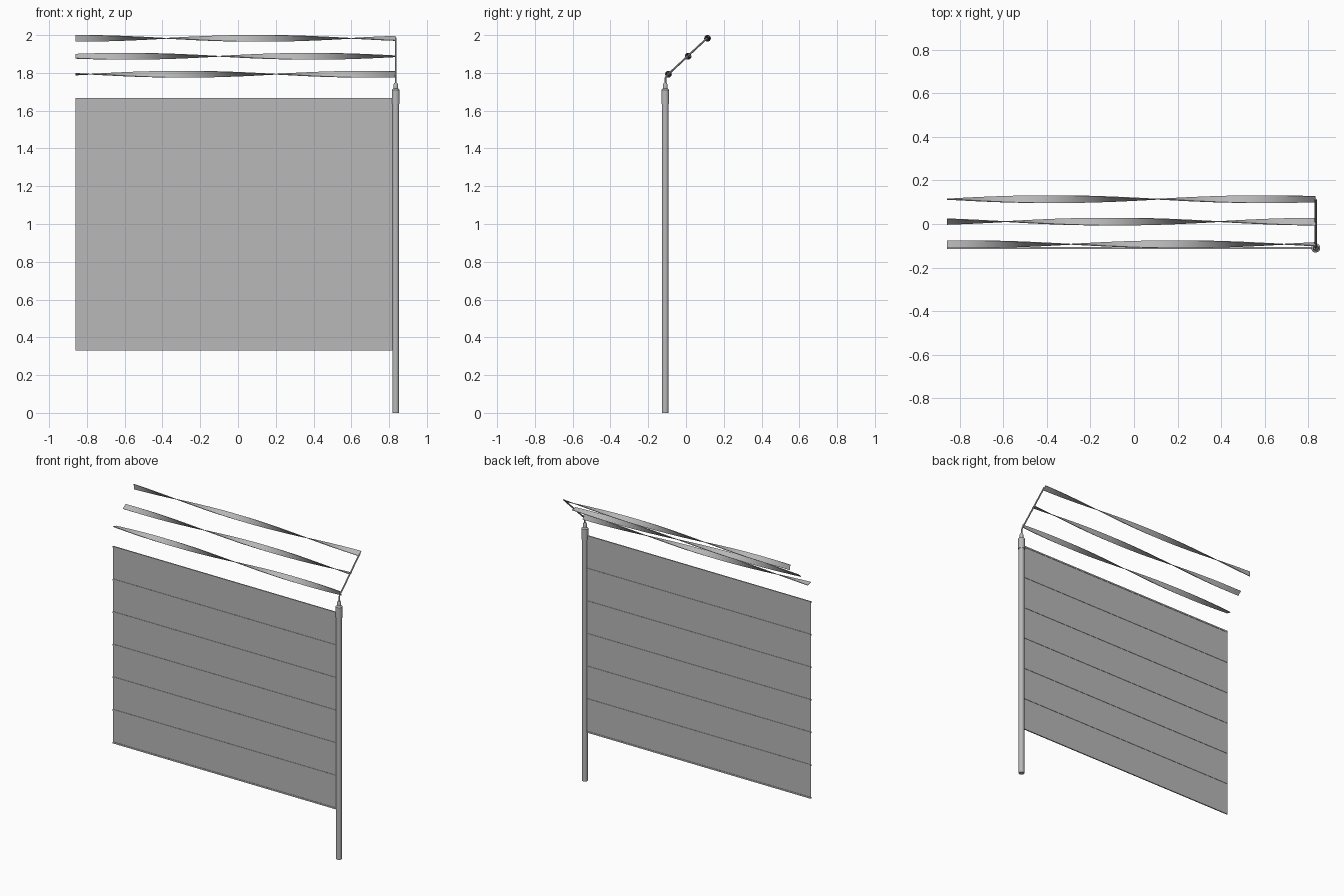
import bpy, bmesh, math
from mathutils import Vector

cube = bpy.data.objects.get("Cube")
if cube:
    bpy.data.objects.remove(cube, do_unlink=True)

# Galvanised steel, shared by every part
steel = bpy.data.materials.new("galvanised_grey")
steel.use_nodes = True
GREY = (0.48, 0.48, 0.48, 1)
steel.diffuse_color = GREY
steel.node_tree.nodes["Principled BSDF"].inputs["Base Color"].default_value = GREY

POST_X, POST_Y, LEFT_X = 0.835, -0.11, -0.86


def finish(name, bm, smooth=False):
    bmesh.ops.recalc_face_normals(bm, faces=bm.faces[:])
    mesh = bpy.data.meshes.new(name)
    bm.to_mesh(mesh)
    bm.free()
    mesh.materials.append(steel)
    obj = bpy.data.objects.new(name, mesh)
    bpy.context.collection.objects.link(obj)
    if smooth:
        bpy.ops.object.select_all(action='DESELECT')
        obj.select_set(True)
        bpy.context.view_layer.objects.active = obj
        bpy.ops.object.shade_smooth_by_angle(angle=math.radians(35))
    return obj


def loft(name, rings, smooth=False):
    """Skin a list of matching closed rings and cap both ends."""
    bm = bmesh.new()
    loops = [[bm.verts.new(p) for p in ring] for ring in rings]
    for a, b in zip(loops, loops[1:]):
        for i in range(len(a)):
            j = (i + 1) % len(a)
            bm.faces.new((a[i], a[j], b[j], b[i]))
    bm.faces.new(loops[0])
    bm.faces.new(loops[-1])
    return finish(name, bm, smooth)


def box(name, centre, size):
    bm = bmesh.new()
    bmesh.ops.create_cube(bm, size=1)
    bmesh.ops.scale(bm, vec=size, verts=bm.verts[:])
    bmesh.ops.translate(bm, vec=centre, verts=bm.verts[:])
    return finish(name, bm)


def turned(name, profile, sides=20):
    """Round part on the post axis from (radius, height) pairs."""
    rings = []
    for r, z in profile:
        rings.append([(POST_X + r * math.cos(math.tau * i / sides),
                       POST_Y + r * math.sin(math.tau * i / sides), z)
                      for i in range(sides)])
    return loft(name, rings, True)


# Post, collar and stepped cap
turned("post", [(0.018, 0), (0.018, 1.65)])
turned("post_collar", [(0.021, 1.635), (0.021, 1.71), (0.0125, 1.717),
                       (0.0125, 1.738), (0.008, 1.747)])

# Cranked arm that carries the ribbons
path = [Vector((POST_X, y, z)) for y, z in
        [(POST_Y, 1.735), (-0.108, 1.775), (-0.097, 1.79), (0.113, 1.985)]]
rings = []
for k, p in enumerate(path):
    along = (path[min(k + 1, 3)] - path[max(k - 1, 0)]).normalized()
    side = along.cross(Vector((1, 0, 0)))
    rings.append([p + 0.005 * (math.cos(math.tau * i / 8) * Vector((1, 0, 0))
                               + math.sin(math.tau * i / 8) * side)
                  for i in range(8)])
loft("top_arm", rings, True)

# Infill sheet and its horizontal rails
right_x = POST_X - 0.015
mid_x, width = (LEFT_X + right_x) / 2, right_x - LEFT_X
box("panel_sheet", (mid_x, POST_Y, 0.998), (width, 0.003, 1.326))
for i in range(7):
    box(f"panel_rail_{i + 1}", (mid_x, POST_Y, 0.335 + i * 0.221),
        (width, 0.008, 0.01))


# Twisted flat ribbons along the top
def ribbon(name, y, z, flat_x, half_turn=0.98, steps=32):
    rings = []
    for k in range(steps + 1):
        x = LEFT_X + (POST_X - LEFT_X) * k / steps
        t = math.pi * (x - flat_x) / half_turn
        c, s = math.cos(t), math.sin(t)
        rings.append([(x, y + u * c - v * s, z + u * s + v * c)
                      for u, v in [(-0.0175, -0.002), (0.0175, -0.002),
                                   (0.0175, 0.002), (-0.0175, 0.002)]])
    loft(name, rings, True)


ribbon("lower_ribbon", -0.093, 1.793, 0.2)
ribbon("middle_ribbon", 0.011, 1.888, -0.1)
ribbon("upper_ribbon", 0.114, 1.983, -0.38)
